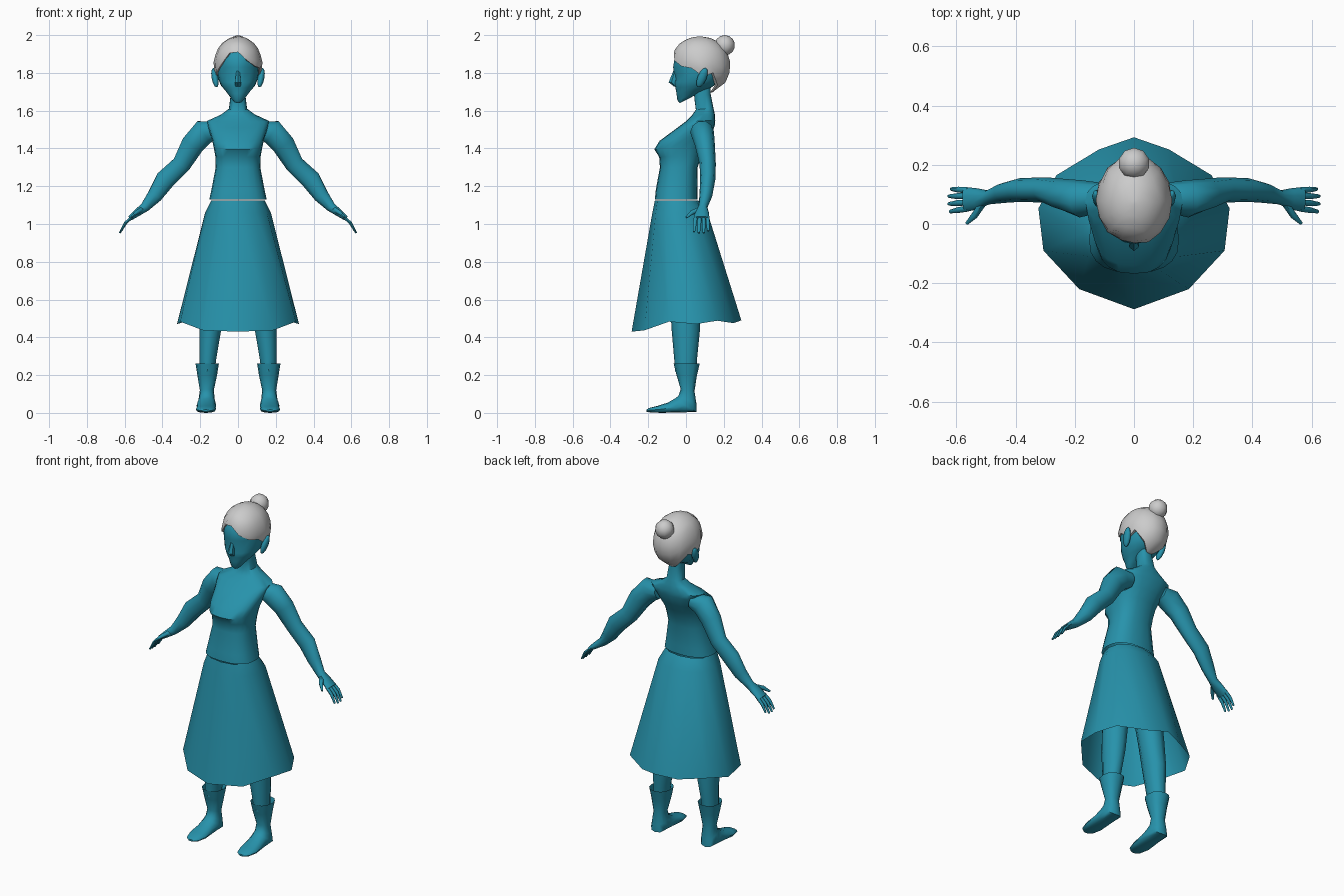
import bpy, bmesh, math
from mathutils import Vector

teal = bpy.data.materials.new("teal")
teal.diffuse_color = (0.02, 0.29, 0.41, 1)


def skin(name, rings, caps=(True, True), mat=teal, mirror=False, angle=45):
    """Bridge equal-length rings of points into one surface."""
    bm = bmesh.new()
    vs = [[bm.verts.new(p) for p in r] for r in rings]
    n = len(vs[0])
    for a, b in zip(vs, vs[1:]):
        for i in range(n):
            j = (i + 1) % n
            bm.faces.new((a[i], a[j], b[j], b[i]))
    if caps[0]:
        bm.faces.new(vs[0][::-1])
    if caps[1]:
        bm.faces.new(vs[-1])
    bmesh.ops.recalc_face_normals(bm, faces=bm.faces)
    me = bpy.data.meshes.new(name)
    bm.to_mesh(me)
    bm.free()
    ob = bpy.data.objects.new(name, me)
    bpy.context.collection.objects.link(ob)
    if mat:
        me.materials.append(mat)
    if mirror:
        ob.modifiers.new("mirror", 'MIRROR')
    smooth(ob, angle)
    return ob


def smooth(ob, angle=45):
    bpy.ops.object.select_all(action='DESELECT')
    bpy.context.view_layer.objects.active = ob
    ob.select_set(True)
    bpy.ops.object.shade_smooth_by_angle(angle=math.radians(angle))


def power(v, e):
    return math.copysign(abs(v) ** (2 / e), v)


def ring(cx, hw, yf, zf, yb, zb, n=16, e=2.0):
    """Oval from a front point (yf, zf) to a back point (yb, zb)."""
    pts = []
    for i in range(n):
        a = 2 * math.pi * i / n
        s, t = power(math.sin(a), e), (1 - power(math.cos(a), e)) / 2
        pts.append(Vector((cx + hw * s, yf + (yb - yf) * t, zf + (zb - zf) * t)))
    return pts


def tube(name, path, n=8):
    """Limb along a path of (x, y, z, radius along y, radius across)."""
    rings = []
    for i, (x, y, z, ry, rn) in enumerate(path):
        a, b = path[max(i - 1, 0)], path[min(i + 1, len(path) - 1)]
        d = (Vector(b[:3]) - Vector(a[:3])).normalized()
        u = (Vector((0, 1, 0)) - d * d.y).normalized()
        v = d.cross(u)
        rings.append([Vector((x, y, z)) + u * ry * math.cos(k * math.tau / n)
                      + v * rn * math.sin(k * math.tau / n) for k in range(n)])
    return skin(name, rings, mirror=True, angle=60)


# Torso and neck
torso = [(.152, -.165, 1.13, .06, 1.13), (.141, -.16, 1.18, .06, 1.18),
         (.118, -.138, 1.30, .062, 1.30), (.12, -.142, 1.355, .08, 1.36),
         (.128, -.168, 1.395, .10, 1.41), (.138, -.14, 1.44, .13, 1.46),
         (.16, -.045, 1.51, .152, 1.52), (.165, -.005, 1.54, .155, 1.55),
         (.09, .03, 1.573, .152, 1.585), (.048, .052, 1.605, .145, 1.615),
         (.04, .045, 1.66, .13, 1.69), (.04, .04, 1.72, .13, 1.75)]
skin("torso", [ring(0, *r, n=20, e=2.5) for r in torso], (False, True))

# Head with shallow eye sockets
head = [(.026, -.032, 1.64, .03, 1.672), (.042, -.046, 1.655, .08, 1.70),
        (.066, -.05, 1.69, .13, 1.72), (.088, -.056, 1.72, .16, 1.74),
        (.1, -.062, 1.75, .18, 1.76), (.108, -.062, 1.785, .2, 1.79),
        (.112, -.068, 1.83, .215, 1.83), (.11, -.06, 1.88, .2, 1.88),
        (.09, -.03, 1.93, .16, 1.93)]
head_rings = [ring(0, *r, n=20) for r in head]
for p in head_rings[5]:
    if p.y < 0 and .02 < abs(p.x) < .07:
        p.y += .013
skin("head", head_rings, angle=60)

# Nose
skin("nose", [ring(0, *r, n=6) for r in
              [(.009, -.067, 1.81, -.04, 1.81), (.02, -.092, 1.75, -.03, 1.75),
               (.016, -.062, 1.727, -.03, 1.735)]])

# Ears
for s in (1, -1):
    bpy.ops.mesh.primitive_uv_sphere_add(segments=8, ring_count=6, radius=1,
                                         location=(s * .122, .085, 1.775))
    ear = bpy.context.object
    ear.name = "ear"
    ear.scale = (.018, .024, .056)
    ear.rotation_euler = (math.radians(-22), s * math.radians(10), 0)
    ear.data.materials.append(teal)
    smooth(ear, 60)

# Hair cap: outline by height, cut off along a swept hairline
outline = [(1.69, .06, .0, .13), (1.74, .098, -.01, .205), (1.80, .124, -.05, .23),
           (1.85, .131, -.076, .236), (1.92, .113, -.062, .215),
           (1.96, .083, -.03, .18), (1.985, .045, .02, .13), (1.993, .008, .065, .08)]
hairline = [1.91, 1.865, 1.835, 1.825, 1.78, 1.80, 1.735, 1.70,
            1.695, 1.70, 1.735, 1.80, 1.78, 1.80, 1.84, 1.905]


def outline_at(z):
    for a, b in zip(outline, outline[1:]):
        if z <= b[0] + 1e-6:
            t = (z - a[0]) / (b[0] - a[0])
            return [p + (q - p) * t for p, q in zip(a[1:], b[1:])]


hair = []
for f in (0, .18, .36, .54, .7, .83, .92, .97, 1):
    level = []
    for i, h in enumerate(hairline):
        z = h + (1.993 - h) * f
        hw, yf, yb = outline_at(z)
        level.append(ring(0, hw, yf, z, yb, z)[i])
    hair.append(level)
inner = [Vector((p.x * .84, .08 + (p.y - .08) * .84, p.z)) for p in hair[0]]
skin("hair", [inner] + hair, (False, True), None, angle=50)

# Hair bun
bpy.ops.mesh.primitive_uv_sphere_add(segments=10, ring_count=7, radius=.054,
                                     location=(0, .205, 1.946))
bpy.context.object.name = "hair_bun"
smooth(bpy.context.object)

# Skirt: twelve sides, uneven hem
half = [(0, -.288, .43), (.185, -.22, .437), (.306, -.09, .483), (.323, .053, .47),
        (.262, .165, .488), (.118, .252, .475), (0, .293, .49)]
hem = [Vector(p) for p in half] + [Vector((-x, y, z)) for x, y, z in half[-2:0:-1]]
waist = ring(0, .142, -.165, 1.125, .066, 1.125, n=12, e=2.3)
hips = ring(0, .174, -.178, 1.06, .114, 1.06, n=12, e=2.2)
skin("skirt", [waist, hips, hem], (False, False))

# Arms
tube("arm", [(.11, .09, 1.50, .05, .045), (.18, .085, 1.487, .063, .07),
             (.24, .10, 1.42, .053, .064), (.30, .115, 1.315, .043, .052),
             (.385, .115, 1.235, .04, .055), (.44, .105, 1.15, .034, .042),
             (.492, .09, 1.09, .024, .027), (.53, .085, 1.062, .036, .021),
             (.572, .083, 1.03, .042, .014)], 10)

# Fingers and thumb
for y0, y1, reach in ((.052, .042, .93), (.073, .068, 1), (.094, .094, 1), (.114, .118, .88)):
    tube("finger", [(.56, y0, 1.038, .010, .010),
                    (.56 + .038 * reach, (y0 + y1) / 2, 1.038 - .035 * reach, .010, .009),
                    (.56 + .066 * reach, y1, 1.038 - .086 * reach, .006, .005)], 6)
tube("thumb", [(.508, .075, 1.078, .014, .015), (.538, .03, 1.06, .013, .012),
               (.565, .002, 1.035, .006, .006)], 6)

# Legs
legs = [(.163, .043, -.058, .22, .055, .22), (.16, .046, -.062, .28, .058, .28),
        (.146, .06, -.076, .44, .074, .44), (.13, .07, -.085, .6, .07, .6),
        (.095, .08, -.1, .85, .07, .85)]
skin("leg", [ring(*r, n=10) for r in legs], mirror=True)

# Boots
boots = [(.163, .062, -.066, .262, .073, .262), (.163, .052, -.05, .2, .058, .2),
         (.165, .037, -.028, .125, .045, .115), (.166, .043, -.04, .09, .055, .05),
         (.167, .052, -.06, .075, .056, .004), (.168, .05, -.095, .055, -.03, .003),
         (.17, .053, -.15, .037, -.13, .0), (.17, .04, -.195, .026, -.19, .003),
         (.17, .018, -.21, .017, -.209, .006)]
skin("boot", [ring(*r, n=12, e=2.4) for r in boots], (False, True), mirror=True)
